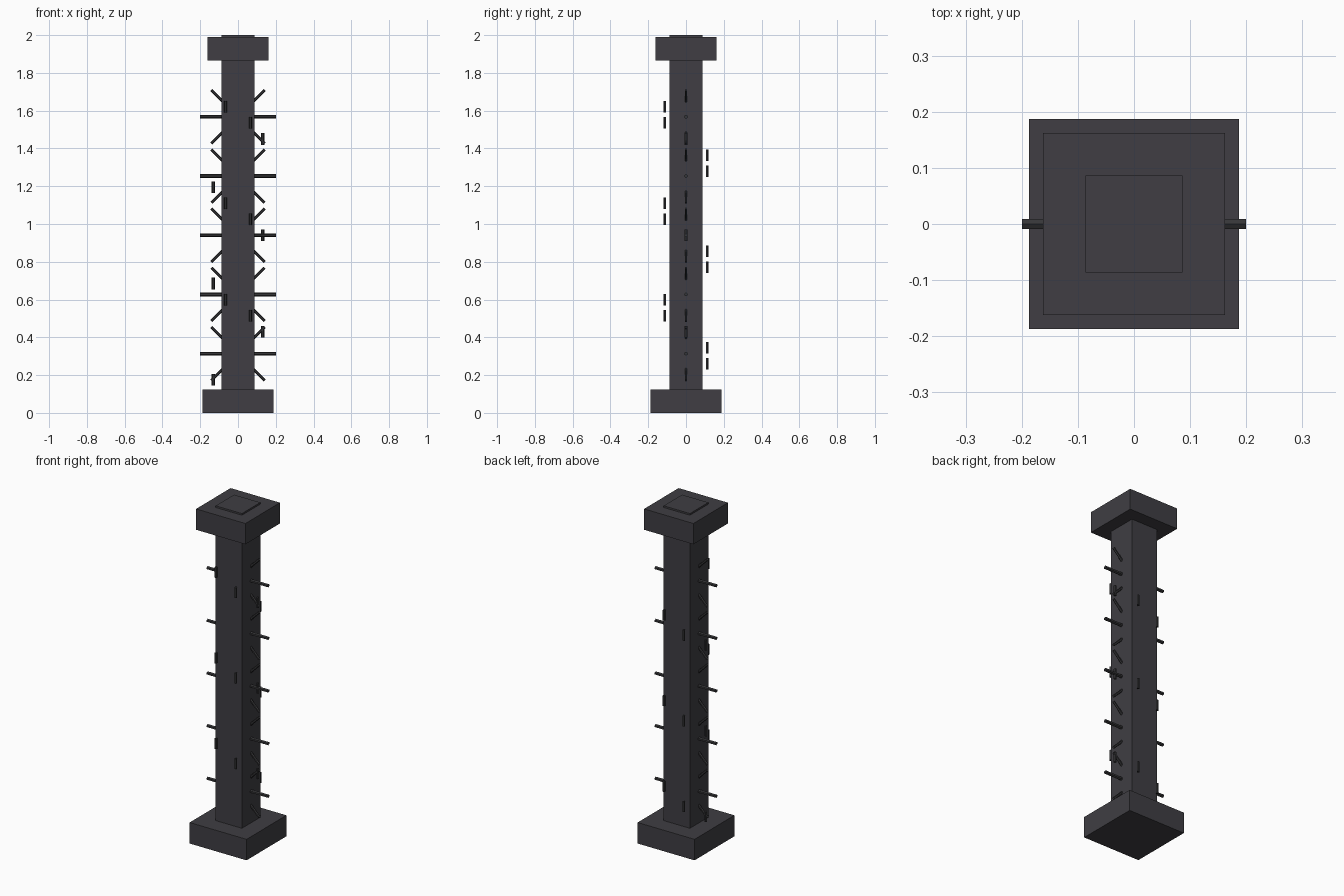
import bpy, bmesh
from math import radians, cos, sin
from mathutils import Matrix

if "Cube" in bpy.data.objects:
    bpy.data.objects.remove(bpy.data.objects["Cube"])


def material(name, rgb):
    mat = bpy.data.materials.new(name)
    mat.use_nodes = True
    mat.diffuse_color = (*rgb, 1)
    mat.node_tree.nodes["Principled BSDF"].inputs["Base Color"].default_value = (*rgb, 1)
    return mat


stone = material("dark stone", (0.05, 0.048, 0.056))
iron = material("dark iron", (0.037, 0.037, 0.04))


def finish(name, bm, mat):
    mesh = bpy.data.meshes.new(name)
    bm.to_mesh(mesh)
    bm.free()
    mesh.materials.append(mat)
    bpy.context.collection.objects.link(bpy.data.objects.new(name, mesh))


def block(name, half, bottom, top):
    bm = bmesh.new()
    place = Matrix.Translation((0, 0, (bottom + top) / 2))
    size = Matrix.Diagonal((2 * half, 2 * half, top - bottom, 1))
    bmesh.ops.create_cube(bm, size=1, matrix=place @ size)
    finish(name, bm, stone)


def rod(bm, location, tilt, radius, length):
    # six-sided bar, tilted in the x-z plane with one ridge upward
    matrix = (Matrix.Translation(location) @ Matrix.Rotation(radians(tilt), 4, "Y")
              @ Matrix.Rotation(radians(30), 4, "Z"))
    bmesh.ops.create_cone(bm, cap_ends=True, segments=6, radius1=radius,
                          radius2=radius, depth=length, matrix=matrix)


# Pillar with its foot and capital
block("base", 0.1875, 0, 0.125)
block("column", 0.0865, 0.125, 2)
block("capital", 0.1625, 1.866, 1.99)

# Fans of spikes passing through the column
for level in range(1, 6):
    bm = bmesh.new()
    for tilt, radius in ((90, 0.01), (45, 0.0075), (-45, 0.0075)):
        rod(bm, (0, 0, 0.3135 * level), tilt, radius, 0.4)
    finish(f"spike_fan_{level}", bm, iron)

# Small upright pegs floating in a spiral around the column
bm = bmesh.new()
for i in range(18):
    angle = radians(180 - 60 * i)
    rod(bm, (0.131 * cos(angle), 0.131 * sin(angle), 0.175 + 0.085 * i), 0, 0.008, 0.061)
finish("spiral_pegs", bm, iron)
